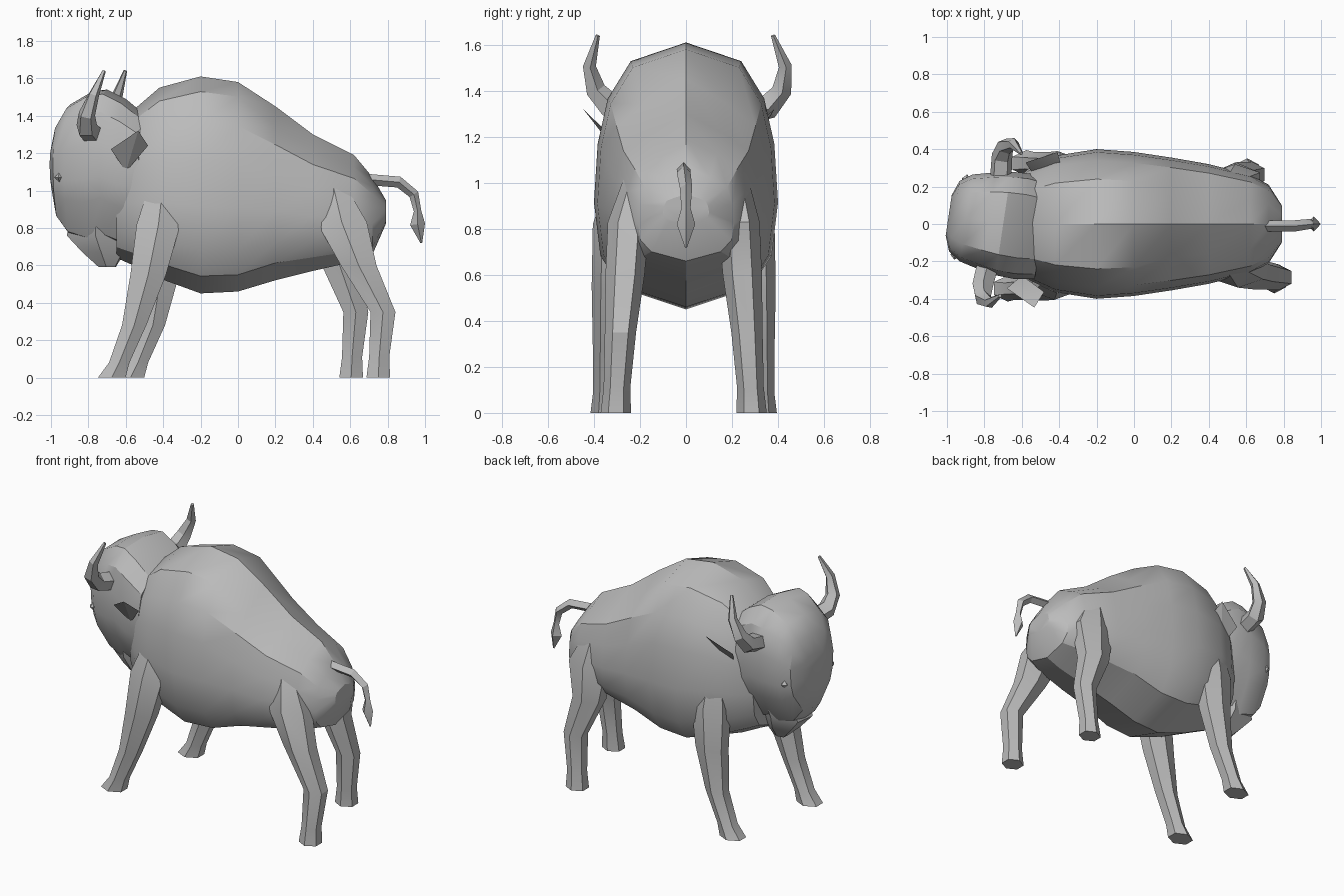
import bpy
import bmesh
import math
from mathutils import Matrix, Vector

default_cube = bpy.data.objects.get("Cube")
if default_cube:
    bpy.data.objects.remove(default_cube, do_unlink=True)

# One plain hide colour
hide = bpy.data.materials.new("plain grey")
hide.use_nodes = True
hide.diffuse_color = (0.5, 0.5, 0.5, 1)
shader = hide.node_tree.nodes["Principled BSDF"]
shader.inputs["Base Color"].default_value = hide.diffuse_color
shader.inputs["Roughness"].default_value = 0.8

# The head is turned slightly to one side about the neck
neck = Vector((-0.6, 0, 0))
head_turn = (Matrix.Translation(neck + Vector((0, -0.012, 0)))
             @ Matrix.Rotation(math.radians(-8.5), 4, "Z")
             @ Matrix.Translation(-neck))
straight = Matrix.Identity(4)


def finish(name, bm, matrix=straight, angle=30):
    """Turn a bmesh into a shaded, coloured object."""
    bmesh.ops.transform(bm, matrix=matrix, verts=bm.verts)
    bmesh.ops.recalc_face_normals(bm, faces=bm.faces)
    mesh = bpy.data.meshes.new(name)
    bm.to_mesh(mesh)
    bm.free()
    mesh.materials.append(hide)
    part = bpy.data.objects.new(name, mesh)
    bpy.context.collection.objects.link(part)
    bpy.ops.object.select_all(action="DESELECT")
    part.select_set(True)
    bpy.context.view_layer.objects.active = part
    bpy.ops.object.shade_smooth_by_angle(angle=math.radians(angle))


def loft(name, rings, matrix=straight, angle=30):
    """Skin a list of equal rings and cap both ends."""
    bm = bmesh.new()
    loops = [[bm.verts.new(point) for point in ring] for ring in rings]
    for low, high in zip(loops, loops[1:]):
        for i in range(len(low)):
            j = (i + 1) % len(low)
            bm.faces.new((low[i], low[j], high[j], high[i]))
    bm.faces.new(loops[0])
    bm.faces.new(loops[-1])
    finish(name, bm, matrix, angle)


def trunk_rings(half_profile, sections):
    """Scale a mirrored half profile to each (x, bottom, top, half width)."""
    mirrored = [(-w, h) for w, h in reversed(half_profile[1:-1])]
    return [[(x, w * width, bottom + h * (top - bottom))
             for w, h in half_profile + mirrored]
            for x, bottom, top, width in sections]


def level_rings(sections, sides):
    """Horizontal polygons from (x, y, z, x radius, y radius)."""
    turns = [math.tau * (i + 0.5) / sides for i in range(sides)]
    return [[(x + rx * math.cos(t), y + ry * math.sin(t), z) for t in turns]
            for x, y, z, rx, ry in sections]


def tube_rings(path, sides, side_axis):
    """Polygons square to a path of (x, y, z, radius)."""
    points = [Vector(p[:3]) for p in path]
    rings = []
    for i, (point, section) in enumerate(zip(points, path)):
        along = points[min(i + 1, len(points) - 1)] - points[max(i - 1, 0)]
        across = along.cross(Vector(side_axis)).normalized()
        other = along.normalized().cross(across)
        rings.append([point + section[3] * (across * math.cos(t) + other * math.sin(t))
                      for t in (math.tau * k / sides for k in range(sides))])
    return rings


# Humped body with a full chest, tapering to a roof-shaped rump
chest_profile = [(0, 1), (0.6, 0.93), (0.85, 0.79), (0.96, 0.62),
                 (1, 0.4), (0.93, 0.2), (0.7, 0.08), (0, 0)]
rump_profile = [(0, 1), (0.5, 0.885), (0.85, 0.78), (0.96, 0.6),
                (1, 0.4), (0.94, 0.22), (0.72, 0.1), (0, 0)]
loft("body", trunk_rings(chest_profile, [
    (-0.65, 0.64, 1.36, 0.22), (-0.56, 0.6, 1.43, 0.3),
    (-0.42, 0.53, 1.55, 0.365), (-0.2, 0.45, 1.61, 0.4),
    (0, 0.46, 1.58, 0.385)]) + trunk_rings(rump_profile, [
    (0.2, 0.52, 1.45, 0.355), (0.4, 0.57, 1.3, 0.32),
    (0.62, 0.62, 1.19, 0.265), (0.72, 0.66, 1.07, 0.21),
    (0.79, 0.82, 0.95, 0.1)]))

# Deep head with a rounded crown and narrow muzzle
head_profile = [(0, 1), (0.6, 0.97), (0.9, 0.85), (1, 0.65),
                (0.96, 0.42), (0.85, 0.27), (0.4, 0.03), (0, 0)]
loft("head", trunk_rings(head_profile, [
    (-0.995, 1, 1.23, 0.11), (-0.965, 0.85, 1.35, 0.19),
    (-0.9, 0.76, 1.46, 0.235), (-0.78, 0.72, 1.53, 0.265),
    (-0.7, 0.74, 1.54, 0.28), (-0.6, 0.7, 1.49, 0.285),
    (-0.49, 0.72, 1.4, 0.27)]), head_turn)

# Pointed beard sweeping from the chin back to the throat
loft("beard", level_rings([
    (-0.73, 0, 0.92, 0.15, 0.18), (-0.745, 0, 0.76, 0.19, 0.13),
    (-0.72, 0, 0.67, 0.125, 0.09), (-0.7, 0, 0.59, 0.05, 0.03)],
    6), head_turn)

for side, label in ((-1, "right"), (1, "left")):
    # Horn sweeping out and up from the side of the head
    loft(label + "_horn", tube_rings([
        (-0.75, side * 0.24, 1.31, 0.06), (-0.76, side * 0.35, 1.335, 0.058),
        (-0.75, side * 0.41, 1.405, 0.046), (-0.71, side * 0.43, 1.51, 0.03),
        (-0.66, side * 0.385, 1.64, 0.01)], 5, (1, 0, 0)), head_turn, 25)

    # Ear made as a thin pointed wedge
    ear = bmesh.new()
    for x, y, z in ((-0.47, 0.42, 1.32), (-0.63, 0.34, 1.22),
                    (-0.43, 0.33, 1.24), (-0.56, 0.26, 1.1)):
        ear.verts.new((x, side * y, z))
    bmesh.ops.convex_hull(ear, input=ear.verts)
    finish(label + "_ear", ear, head_turn, 20)

    # Small diamond eye
    eye = bmesh.new()
    bmesh.ops.create_uvsphere(eye, u_segments=4, v_segments=2, radius=0.026)
    eye_place = Matrix.Translation((-0.93, side * 0.205, 1.07))
    finish(label + "_eye", eye, head_turn @ eye_place, 20)

    # Front leg; the right one reaches further forward
    step = 0.1 if side > 0 else 0
    inward = -0.02 if side > 0 else 0
    loft(label + "_front_leg", level_rings([
        (-0.4, side * 0.27, 1.04, 0.08, 0.06),
        (-0.425 + step * 0.3, side * (0.32 + inward), 0.82, 0.135, 0.085),
        (-0.48 + step * 0.7, side * (0.33 + inward), 0.55, 0.11, 0.08),
        (-0.555 + step, side * (0.34 + inward), 0.28, 0.075, 0.065),
        (-0.635 + step, side * (0.345 + inward), 0.08, 0.063, 0.06),
        (-0.675 + step, side * (0.345 + inward), 0, 0.085, 0.07)], 6), angle=25)

    # Hind leg with a bent hock; the left one stands further forward
    step = -0.145 if side > 0 else 0
    loft(label + "_hind_leg", level_rings([
        (0.51, side * 0.21, 1.02, 0.08, 0.06),
        (0.555 + step * 0.1, side * (0.25 + inward), 0.83, 0.155, 0.09),
        (0.645 + step * 0.7, side * (0.265 + inward), 0.6, 0.11, 0.085),
        (0.775 + step, side * (0.285 + inward), 0.35, 0.077, 0.068),
        (0.755 + step, side * (0.3 + inward), 0.11, 0.062, 0.058),
        (0.75 + step, side * (0.305 + inward), 0, 0.073, 0.066)], 6), angle=25)

# Tail curving down to a tuft
loft("tail", tube_rings([
    (0.68, -0.01, 1.06, 0.03), (0.86, -0.01, 1.045, 0.03),
    (0.94, 0, 0.98, 0.027), (0.96, 0, 0.89, 0.02),
    (0.96, 0, 0.82, 0.04), (0.98, 0, 0.72, 0.005)], 4, (0, 1, 0)), angle=25)
